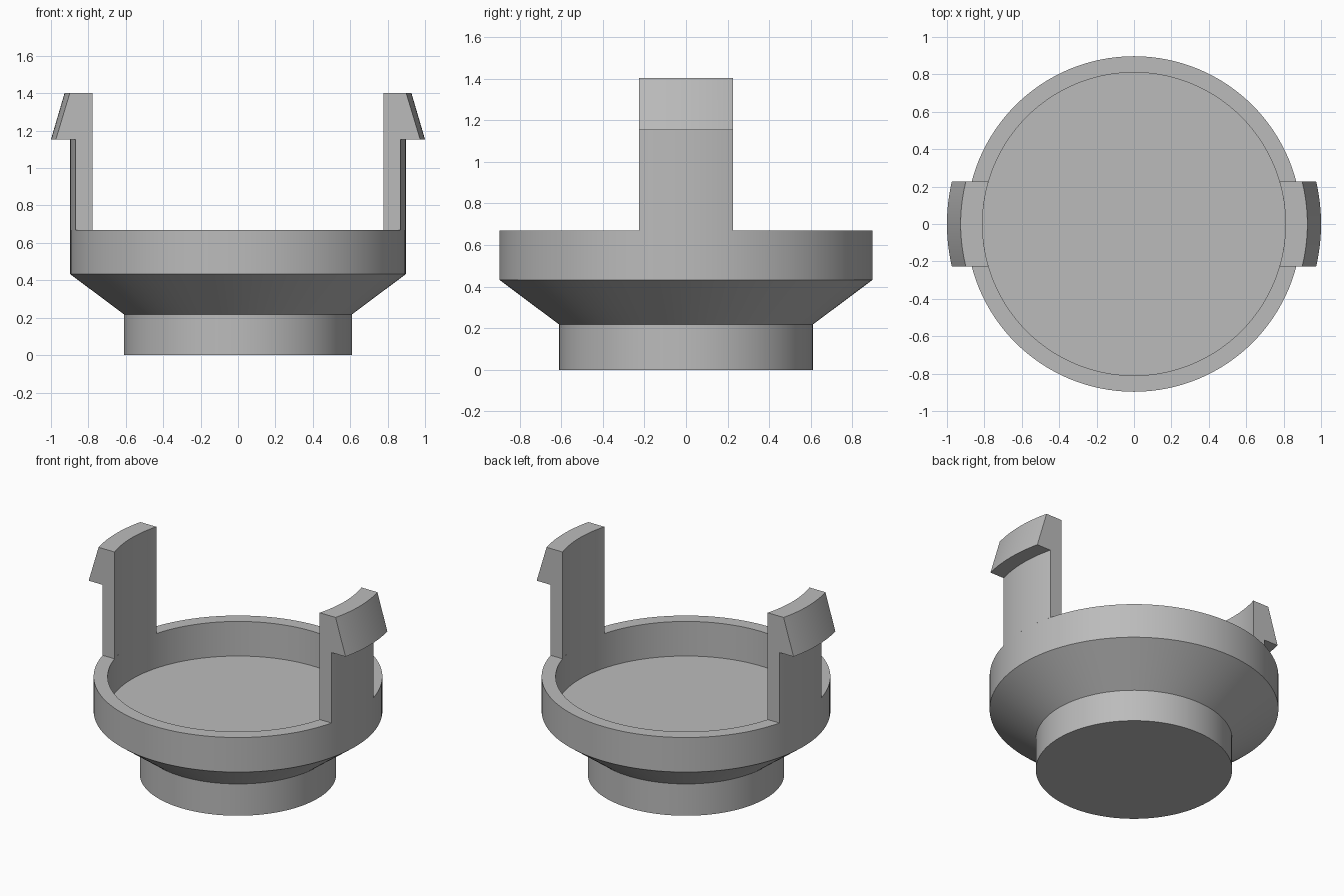
import bpy, bmesh
from math import sin, cos, pi, sqrt, radians

cube = bpy.data.objects.get("Cube")
if cube:
    bpy.data.objects.remove(cube, do_unlink=True)

grey = bpy.data.materials.new("plain_grey")
grey.use_nodes = True
colour = (0.5, 0.5, 0.5, 1)
grey.diffuse_color = colour
grey.node_tree.nodes["Principled BSDF"].inputs["Base Color"].default_value = colour

# Main radii and heights
BASE_R, OUTER_R, INNER_R = 0.61, 0.897, 0.81
NECK_Z, FLOOR_Z, RIM_Z = 0.218, 0.433, 0.67
HOOK_Z, TOP_Z = 1.153, 1.402
HALF_WIDTH = 0.2265


def finish(bm, name):
    bmesh.ops.recalc_face_normals(bm, faces=bm.faces)
    mesh = bpy.data.meshes.new(name)
    bm.to_mesh(mesh)
    bm.free()
    mesh.materials.append(grey)
    obj = bpy.data.objects.new(name, mesh)
    bpy.context.collection.objects.link(obj)
    bpy.ops.object.select_all(action='DESELECT')
    obj.select_set(True)
    bpy.context.view_layer.objects.active = obj
    bpy.ops.object.shade_smooth_by_angle(angle=radians(20))
    return obj


def lathe(name, profile, segments=128):
    """Spin an open (radius, z) profile and cap both ends."""
    bm = bmesh.new()
    rings = []
    for r, z in profile:
        angles = [2 * pi * i / segments for i in range(segments)]
        rings.append([bm.verts.new((r * cos(a), r * sin(a), z)) for a in angles])
    for low, high in zip(rings, rings[1:]):
        for i in range(segments):
            j = (i + 1) % segments
            bm.faces.new((low[i], low[j], high[j], high[i]))
    bm.faces.new(rings[0])
    bm.faces.new(rings[-1])
    return finish(bm, name)


def curved_clip(name, side, profile, steps=24):
    """Sweep a closed (radius, z) profile across y, following the rim curve."""
    bm = bmesh.new()
    sections = []
    for i in range(steps + 1):
        y = HALF_WIDTH * (2 * i / steps - 1)
        sections.append([bm.verts.new((side * sqrt(r * r - y * y), y, z))
                         for r, z in profile])
    n = len(profile)
    for a, b in zip(sections, sections[1:]):
        for i in range(n):
            j = (i + 1) % n
            bm.faces.new((a[i], a[j], b[j], b[i]))
    bm.faces.new(sections[0])
    bm.faces.new(sections[-1])
    return finish(bm, name)


# Cup with a narrow foot, flared shoulder and recessed floor
lathe("cup_body", [(BASE_R, 0), (BASE_R, NECK_Z), (OUTER_R, FLOOR_Z),
                   (OUTER_R, RIM_Z), (INNER_R, RIM_Z), (INNER_R, FLOOR_Z)])

# Two upright snap clips with outward hooks
clip = [(INNER_R, RIM_Z), (OUTER_R, RIM_Z), (OUTER_R, HOOK_Z),
        (1.0, HOOK_Z), (0.927, TOP_Z), (INNER_R, TOP_Z)]
for label, side in (("left", 1), ("right", -1)):
    curved_clip(label + "_clip", side, clip)
